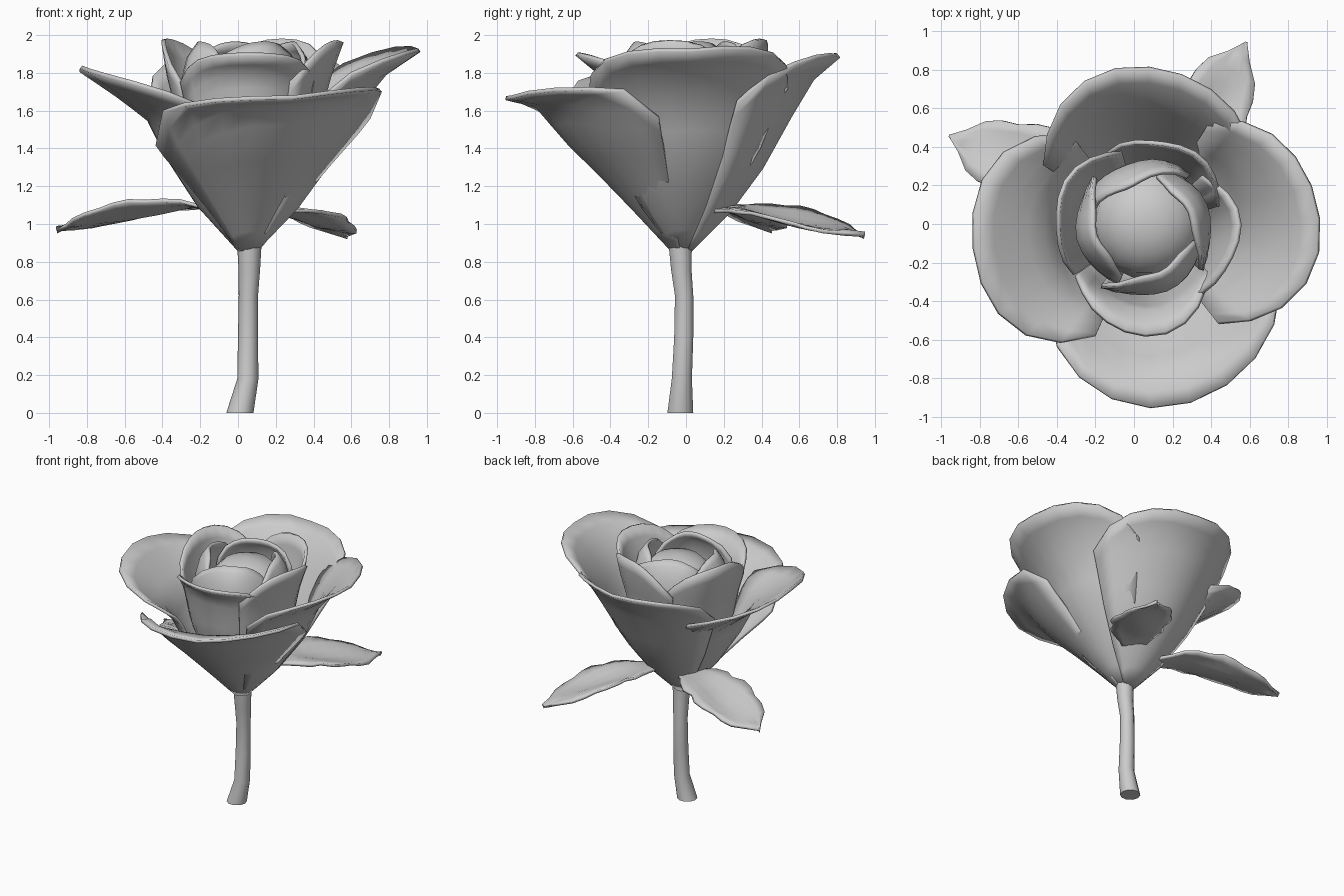
import bpy, bmesh, math
from mathutils import Vector

if "Cube" in bpy.data.objects:
    bpy.data.objects.remove(bpy.data.objects["Cube"])

CX, CY = 0.05, -0.02  # flower axis


def sample(points, t):
    """Point at parameter t (0..1) on a polyline of evenly spaced knots."""
    f = min(max(t, 0), 1) * (len(points) - 1)
    i = min(int(f), len(points) - 2)
    return Vector(points[i]).lerp(Vector(points[i + 1]), f - i)


def finish(name, bm, thick=0):
    """Turn a bmesh into a smooth-shaded object, optionally with thickness."""
    me = bpy.data.meshes.new(name)
    bm.to_mesh(me)
    bm.free()
    ob = bpy.data.objects.new(name, me)
    bpy.context.collection.objects.link(ob)
    if thick:
        mod = ob.modifiers.new("thickness", 'SOLIDIFY')
        mod.thickness, mod.offset = thick, 0
    bpy.context.view_layer.objects.active = ob
    bpy.ops.object.select_all(action='DESELECT')
    ob.select_set(True)
    bpy.ops.object.shade_smooth_by_angle(angle=math.radians(40))


def sheet(name, fn, cols, rows, thick):
    """Grid surface from fn(u in -1..1, v in 0..1)."""
    bm = bmesh.new()
    g = [[bm.verts.new(fn(-1 + 2 * c / cols, r / rows)) for c in range(cols + 1)]
         for r in range(rows + 1)]
    for r in range(rows):
        for c in range(cols):
            bm.faces.new((g[r][c], g[r][c + 1], g[r + 1][c + 1], g[r + 1][c]))
    bmesh.ops.remove_doubles(bm, verts=bm.verts, dist=0.0005)
    bmesh.ops.recalc_face_normals(bm, faces=bm.faces)
    finish(name, bm, thick)


def petal(name, angle, half, profile, drop=0.3, tilt=0.0, wave=0.0, shift=0.0):
    """Cupped petal: (radius, z) profile swept round the axis, with a rounded rim."""
    def fn(u, v):
        t = v * (1 - drop * abs(u) ** 2.4)
        r, z = sample(profile, t)
        a = math.radians(angle + half * u)
        r += shift * u * v + 0.012 * math.sin(5 * u + angle) * v
        z += tilt * u * v + wave * math.sin(math.pi * abs(u)) * v ** 3
        return (CX + r * math.cos(a), CY + r * math.sin(a), z)
    sheet(name, fn, 10, 10, 0.022)


# Outer open petals
petal("outer_petal_front", 285, 64,
      [(.04, .85), (.26, 1.09), (.43, 1.27), (.59, 1.43), (.77, 1.64), (.93, 1.67)],
      drop=.34, tilt=.07, wave=.02)
petal("outer_petal_right", 3, 55,
      [(.04, .86), (.26, 1.09), (.47, 1.38), (.58, 1.62), (.73, 1.80), (.91, 1.92)],
      drop=.32, tilt=.03, wave=.02)
petal("outer_petal_back", 88, 60,
      [(.04, .86), (.25, 1.07), (.42, 1.30), (.57, 1.57), (.69, 1.77), (.83, 1.89)],
      drop=.32, wave=.02)
petal("outer_petal_left", 187, 59,
      [(.04, .86), (.26, 1.10), (.43, 1.36), (.53, 1.56), (.70, 1.69), (.90, 1.83)],
      drop=.30, wave=-.02)

# Middle ring of upright petals
MID = [(.04, .92), (.24, 1.15), (.35, 1.42), (.39, 1.65), (.43, 1.80)]
for name, ang, half, rim in [("front", 271, 56, (.55, 1.90)), ("right", 352, 50, (.49, 1.97)),
                             ("back", 66, 50, (.46, 1.98)), ("left", 160, 54, (.46, 1.98))]:
    petal("middle_petal_" + name, ang, half, MID + [rim], drop=.26)

# Inner petals folding over the bud
INNER = [(.10, 1.15), (.26, 1.35), (.335, 1.58), (.335, 1.75), (.30, 1.88), (.24, 1.96)]
for i, ang in enumerate((20, 105, 190, 290)):
    petal(f"inner_petal_{i + 1}", ang, 56, INNER, drop=.3, shift=-.04)

# Closed bud at the heart
BUD = [(.05, 1.2), (.24, 1.4), (.30, 1.62), (.27, 1.78), (.17, 1.88), (.0, 1.92)]


def bud(u, v):
    r, z = sample(BUD, v)
    a = math.pi * u
    return (CX + .02 + r * math.cos(a), CY + .03 + r * math.sin(a), z)


sheet("bud", bud, 14, 10, 0)

# Stem: swept rings (x, y, z, radius), flared at both ends
STEM = [(.01, -.03, 0, .072), (.052, -.022, .18, .056), (.053, -.012, .40, .053),
        (.055, -.01, .62, .051), (.06, -.025, .76, .057), (.06, -.03, .88, .064)]
N = 10
bm = bmesh.new()
rings = [[bm.verts.new((x + r * math.cos(k * math.tau / N), y + r * math.sin(k * math.tau / N), z))
          for k in range(N)] for x, y, z, r in STEM]
for lo, hi in zip(rings, rings[1:]):
    for k in range(N):
        bm.faces.new((lo[k], lo[(k + 1) % N], hi[(k + 1) % N], hi[k]))
bm.faces.new(rings[0][::-1])
bm.faces.new(rings[-1])
finish("stem", bm)


# Leaves: pointed, creased on the midrib, with a toothed edge
def leaf(name, path, roll):
    widths = [.03, .12, .19, .215, .20, .14, .0]

    def fn(u, v):
        p = sample(path, v)
        d = path[-1][0] - path[0][0], path[-1][1] - path[0][1]
        side = Vector((-d[1], d[0], 0)).normalized()
        w = sample([(x, 0) for x in widths], v)[0]
        if abs(u) > .9 and round(v * 12) % 3 == 2:
            w *= .88
        lift = (.08 * abs(u) - .04 + roll * u) * w * 2 + .010 * math.sin(9 * v + 3 * u)
        return p + side * w * u + Vector((0, 0, lift))
    sheet(name, fn, 6, 12, 0.02)


leaf("leaf_left", [(.0, .06, 1.05), (-.25, .20, 1.10), (-.50, .30, 1.07),
                   (-.75, .38, 1.02), (-.96, .455, .97)], .06)
leaf("leaf_back", [(.10, .10, 1.08), (.24, .30, 1.08), (.36, .50, 1.04),
                   (.47, .72, .99), (.58, .945, .94)], .05)
